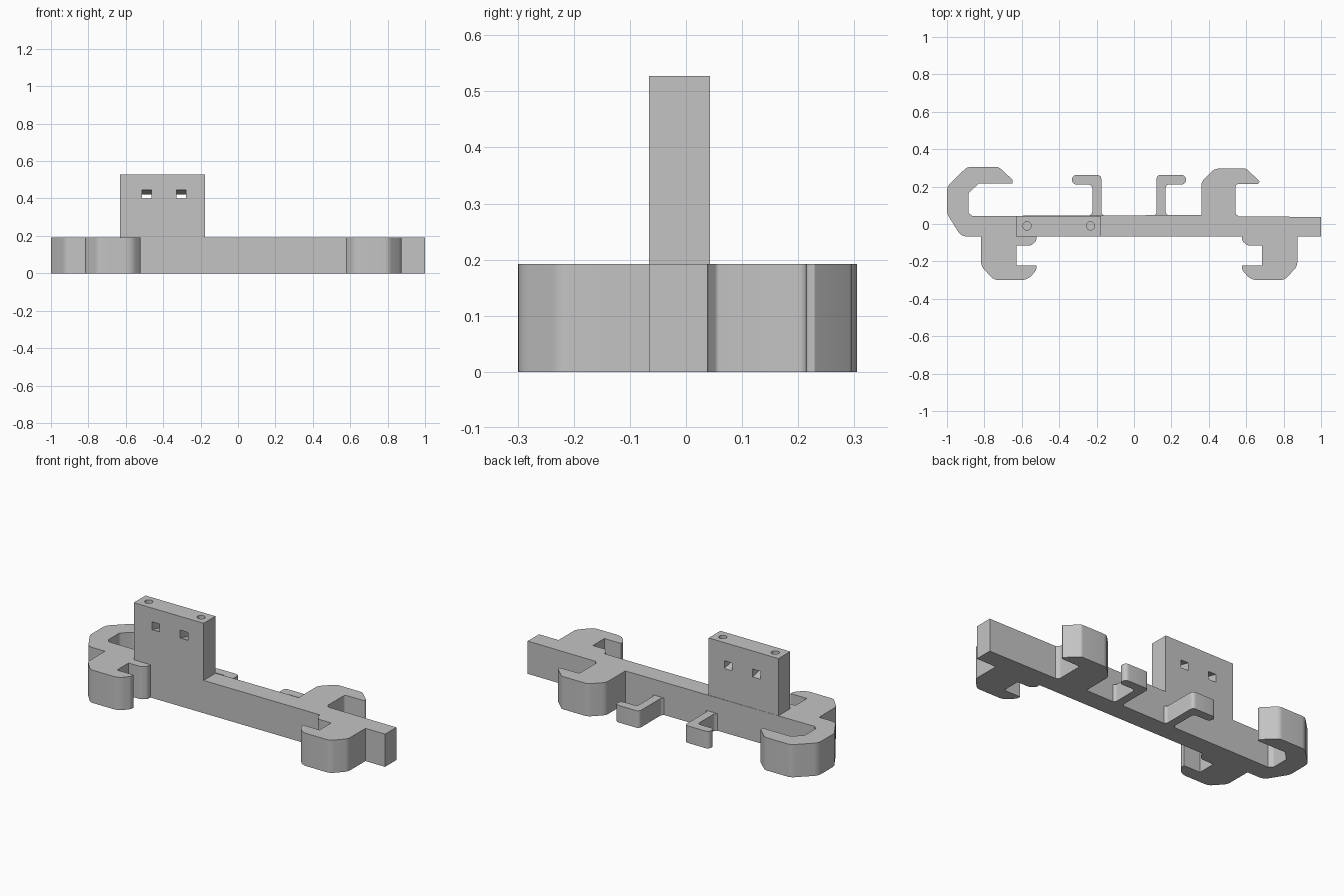
import bpy, bmesh, math
from mathutils import Vector

if "Cube" in bpy.data.objects:
    bpy.data.objects.remove(bpy.data.objects["Cube"], do_unlink=True)

BAR_H, PANEL_TOP, HOOK_H = 0.192, 0.527, 0.1
FRONT, BACK = -0.066, 0.043

grey = bpy.data.materials.new("plain grey")
grey.use_nodes = True
COLOUR = (0.55, 0.55, 0.55, 1)
grey.diffuse_color = COLOUR
grey.node_tree.nodes["Principled BSDF"].inputs["Base Color"].default_value = COLOUR


def rounded(path, steps=6):
    """Replace each (x, y, radius) corner of a closed path with an arc."""
    out = []
    n = len(path)
    for i, (x, y, r) in enumerate(path):
        p = Vector((x, y))
        if r == 0:
            out.append(p)
            continue
        a = Vector(path[i - 1][:2]) - p
        b = Vector(path[(i + 1) % n][:2]) - p
        half = a.angle(b) / 2
        t = min(r / math.tan(half), a.length * 0.48, b.length * 0.48)
        s, e = p + a.normalized() * t, p + b.normalized() * t
        centre = p + (a.normalized() + b.normalized()).normalized() * (t / math.cos(half))
        u, v = s - centre, e - centre
        sweep = u.angle_signed(v)
        for k in range(steps + 1):
            ang = -sweep * k / steps
            out.append(centre + Vector((u.x * math.cos(ang) - u.y * math.sin(ang),
                                        u.x * math.sin(ang) + u.y * math.cos(ang))))
    return out


def prism(name, pts, z0, z1):
    """Extrude a closed outline from z0 to z1."""
    bm = bmesh.new()
    face = bm.faces.new([bm.verts.new((p[0], p[1], z0)) for p in pts])
    top = bmesh.ops.extrude_face_region(bm, geom=[face])["geom"]
    bmesh.ops.translate(bm, vec=(0, 0, z1 - z0),
                        verts=[g for g in top if isinstance(g, bmesh.types.BMVert)])
    bmesh.ops.recalc_face_normals(bm, faces=bm.faces)
    mesh = bpy.data.meshes.new(name)
    bm.to_mesh(mesh)
    bm.free()
    mesh.materials.append(grey)
    ob = bpy.data.objects.new(name, mesh)
    bpy.context.collection.objects.link(ob)
    return ob


def activate(ob):
    bpy.ops.object.select_all(action='DESELECT')
    ob.select_set(True)
    bpy.context.view_layer.objects.active = ob


def smooth(ob):
    activate(ob)
    bpy.ops.object.shade_smooth_by_angle(angle=math.radians(30))


def mirrored(path, total):
    """Mirror a path so that x becomes total - x, keeping its winding."""
    return [(total - x, y, r) for x, y, r in reversed(path)]


# Large hooks as (x, y, corner radius), each an open run of the frame outline
front_hook = [(-0.817, FRONT, 0), (-0.817, -0.225, 0.05), (-0.75, -0.299, 0.05),
              (-0.567, -0.299, 0.07), (-0.522, -0.245, 0.03), (-0.522, -0.222, 0),
              (-0.629, -0.222, 0), (-0.629, -0.115, 0), (-0.55, -0.115, 0.03),
              (-0.522, -0.09, 0.03), (-0.522, FRONT, 0)]
right_back_hook = [(0.56, 0.04, 0), (0.543, 0.055, 0.01), (0.543, 0.213, 0.015),
                   (0.665, 0.215, 0.005), (0.672, 0.228, 0.005), (0.6, 0.296, 0.02),
                   (0.432, 0.296, 0.05), (0.36, 0.225, 0.05), (0.36, 0.048, 0)]
left_back_hook = [(-0.865, BACK, 0), (-0.885, 0.06, 0.01), (-0.885, 0.165, 0.02),
                  (-0.83, 0.217, 0.02), (-0.648, 0.217, 0.005), (-0.65, 0.237, 0.01),
                  (-0.723, 0.305, 0.04), (-0.892, 0.305, 0.05), (-1.0, 0.2, 0.06),
                  (-1.0, 0.055, 0.06), (-0.925, FRONT, 0.05)]

# Frame: long bar with its four large hooks, in one outline
bar_end = [(1.0, FRONT, 0), (1.0, 0.038, 0)]
outline = (front_hook + mirrored(front_hook, 0.056) + bar_end
           + right_back_hook + left_back_hook)
smooth(prism("bar_with_large_hooks", rounded(outline), 0, BAR_H))

# Two small, lower hooks behind the bar
small_hook = [(0.105, 0.042, 0), (0.121, 0.06, 0.015), (0.121, 0.262, 0.02),
              (0.278, 0.262, 0.025), (0.278, 0.211, 0.025), (0.169, 0.211, 0.02),
              (0.169, 0.06, 0.015), (0.185, 0.042, 0)]
smooth(prism("small_hook_left", rounded(small_hook), 0, HOOK_H))
smooth(prism("small_hook_right", rounded(mirrored(small_hook, -0.054)), 0, HOOK_H))

# Upright panel
panel = prism("upright_panel", [(-0.63, FRONT), (-0.177, FRONT),
                                (-0.177, BACK), (-0.63, BACK)], BAR_H, PANEL_TOP)
cutters = []

# Round screw holes in the panel's top edge
for x in (-0.572, -0.232):
    ring = [(x + 0.022 * math.cos(a), -0.01 + 0.022 * math.sin(a))
            for a in (math.tau * k / 24 for k in range(24))]
    cutters.append(prism("screw_hole_cutter", ring, PANEL_TOP - 0.15, PANEL_TOP + 0.05))

# Square slots through the panel, sloping down towards the back
for x in (-0.488, -0.304):
    y0, y1 = FRONT - 0.05, BACK + 0.05
    slot = prism("slot_cutter", [(x - 0.025, y0), (x + 0.025, y0),
                                 (x + 0.025, y1), (x - 0.025, y1)], 0.4, 0.446)
    for v in slot.data.vertices:
        v.co.z -= (v.co.y - FRONT) * 0.23
    cutters.append(slot)

for cutter in cutters:
    cutter.hide_render = True
    mod = panel.modifiers.new("cut", 'BOOLEAN')
    mod.operation, mod.solver, mod.object = 'DIFFERENCE', 'EXACT', cutter
    activate(panel)
    bpy.ops.object.modifier_apply(modifier=mod.name)
    bpy.data.objects.remove(cutter, do_unlink=True)
smooth(panel)
